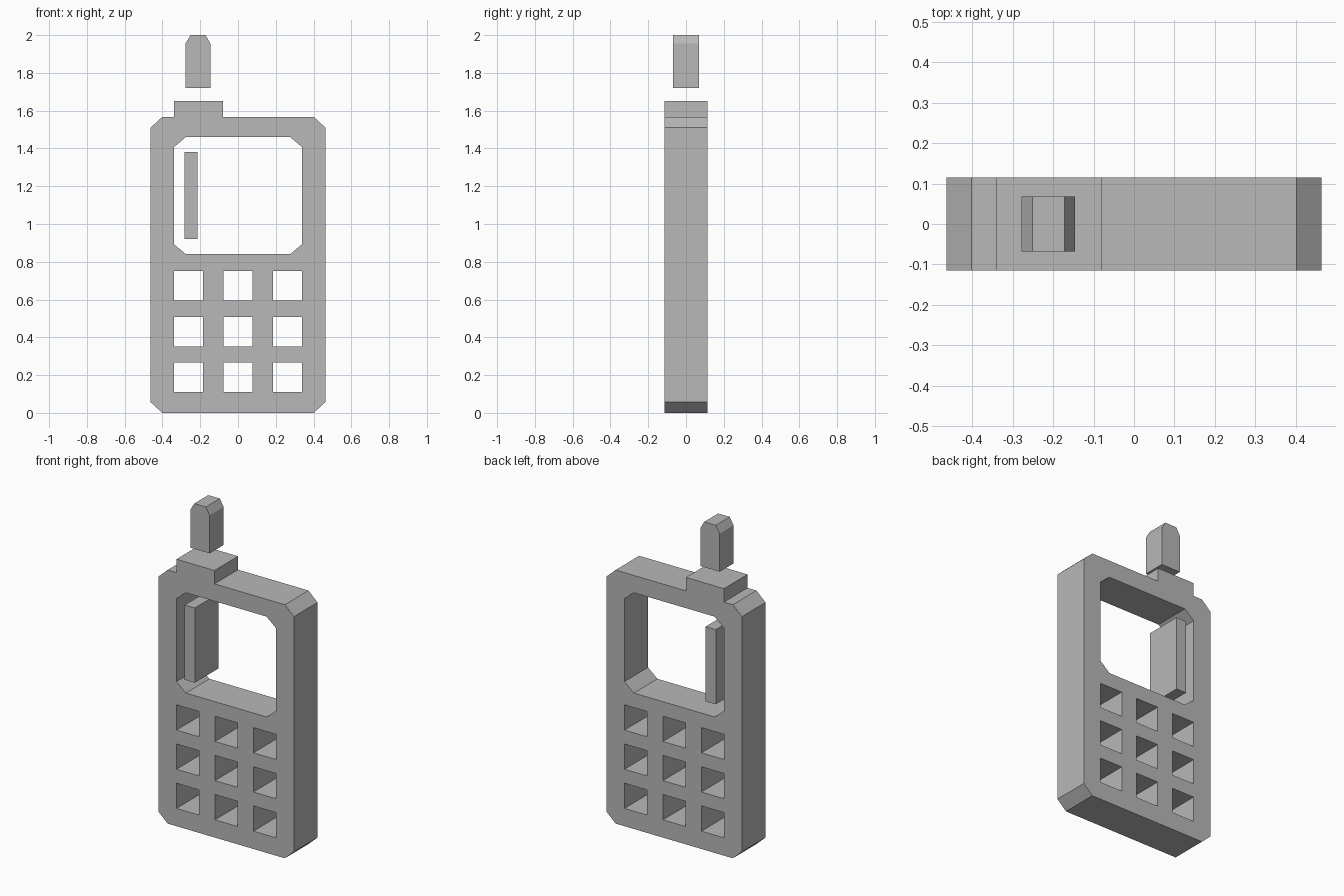
import bpy, bmesh
from math import radians
from mathutils import Matrix

cube = bpy.data.objects.get("Cube")
if cube:
    bpy.data.objects.remove(cube, do_unlink=True)

grey = bpy.data.materials.new("plain grey")
grey.use_nodes = True
COLOUR = (0.48, 0.48, 0.48, 1)
grey.diffuse_color = COLOUR
grey.node_tree.nodes["Principled BSDF"].inputs["Base Color"].default_value = COLOUR


def rect(x0, x1, z0, z1):
    return [(x0, z0), (x1, z0), (x1, z1), (x0, z1)]


def chamfered(x0, x1, z0, z1, cx, cz):
    return [(x0 + cx, z0), (x1 - cx, z0), (x1, z0 + cz), (x1, z1 - cz),
            (x1 - cx, z1), (x0 + cx, z1), (x0, z1 - cz), (x0, z0 + cz)]


def plate(name, loops, half_depth):
    """Fill the first outline, leave the others as holes, and extrude front to back."""
    curve = bpy.data.curves.new(name, "CURVE")
    curve.dimensions = "2D"
    curve.fill_mode = "BOTH"
    curve.extrude = half_depth
    for loop in loops:
        spline = curve.splines.new("POLY")
        spline.points.add(len(loop) - 1)
        for point, (x, z) in zip(spline.points, loop):
            point.co = (x, z, 0, 1)
        spline.use_cyclic_u = True
    helper = bpy.data.objects.new(name + " outline", curve)
    bpy.context.collection.objects.link(helper)
    deps = bpy.context.evaluated_depsgraph_get()
    mesh = bpy.data.meshes.new_from_object(helper.evaluated_get(deps))
    bpy.data.objects.remove(helper, do_unlink=True)

    # Stand the plate upright and weld the caps to the walls
    mesh.transform(Matrix.Rotation(radians(90), 4, "X"))
    bm = bmesh.new()
    bm.from_mesh(mesh)
    bmesh.ops.remove_doubles(bm, verts=bm.verts, dist=0.0005)
    bmesh.ops.recalc_face_normals(bm, faces=bm.faces)
    for face in bm.faces:
        face.smooth = False
        face.material_index = 0
    bm.to_mesh(mesh)
    bm.free()
    mesh.materials.clear()
    mesh.materials.append(grey)
    obj = bpy.data.objects.new(name, mesh)
    bpy.context.collection.objects.link(obj)
    return obj


DEPTH = 0.115

# Body outline with the antenna mount stepping up from its top edge
body = chamfered(-0.463, 0.463, 0, 1.567, 0.062, 0.057)
mount = [(-0.08, 1.567), (-0.08, 1.65), (-0.34, 1.65), (-0.34, 1.567)]
body[5:5] = mount

# Screen opening and the grid of key openings
screen = chamfered(-0.34, 0.34, 0.84, 1.46, 0.064, 0.054)
keys = []
for row in range(3):
    for col in range(3):
        x = (col - 1) * 0.263
        z = 0.188 + row * 0.242
        keys.append(rect(x - 0.077, x + 0.077, z - 0.078, z + 0.078))
plate("phone_body", [body, screen] + keys, DEPTH)

# Upright bar inside the screen opening
plate("screen_bar", [rect(-0.284, -0.215, 0.92, 1.382)], DEPTH)

# Antenna tip floating above its mount
antenna = rect(-0.278, -0.146, 1.72, 1.955)
antenna[3:3] = [(-0.172, 2), (-0.251, 2)]
plate("antenna", [antenna], 0.068)
